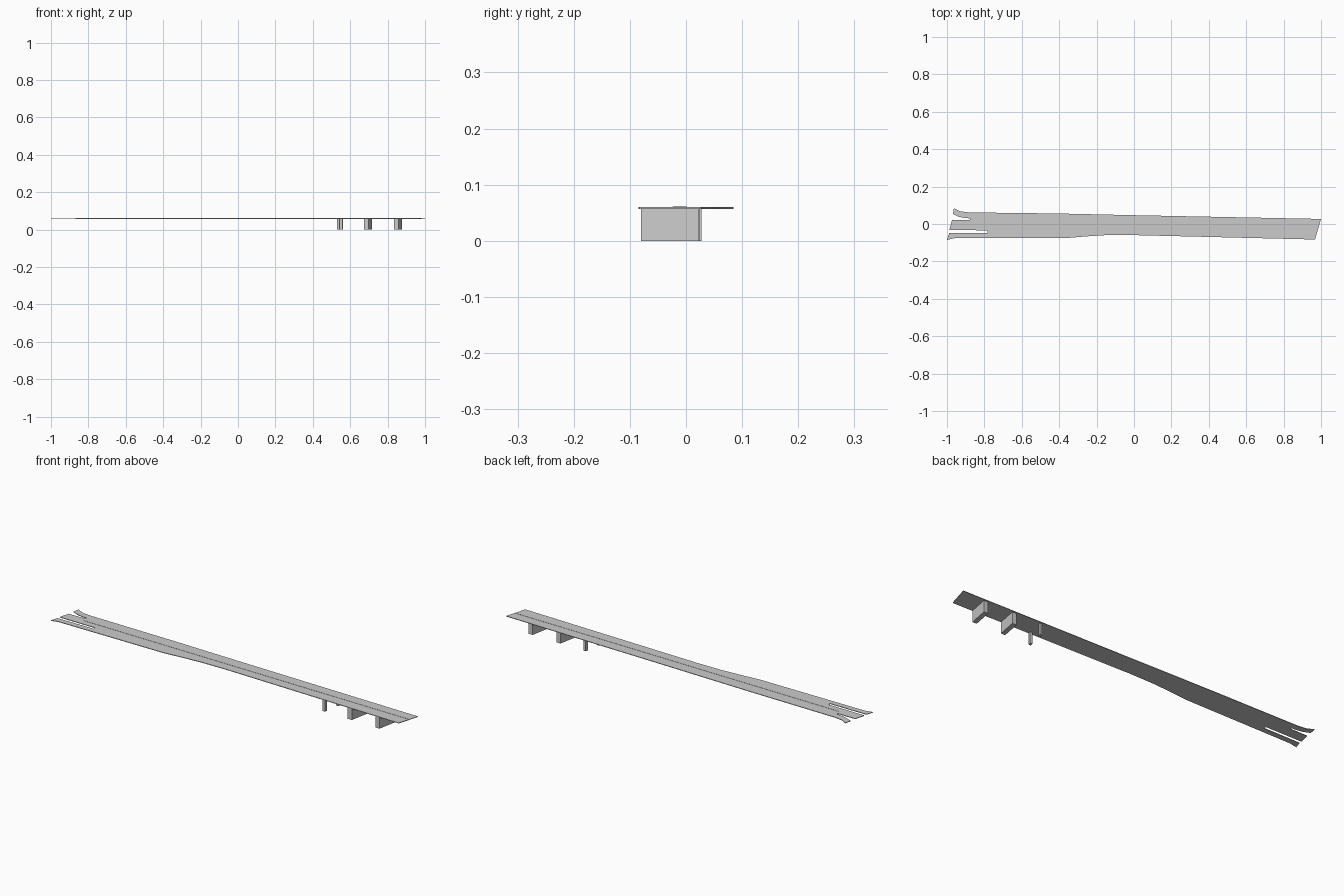
import bpy, bmesh

if "Cube" in bpy.data.objects:
    bpy.data.objects.remove(bpy.data.objects["Cube"])


def prism(name, outline, z0, z1):
    """Extrude a flat plan outline between two heights."""
    bm = bmesh.new()
    face = bm.faces.new([bm.verts.new((x, y, z0)) for x, y in outline])
    ext = bmesh.ops.extrude_face_region(bm, geom=[face])
    bmesh.ops.translate(bm, vec=(0, 0, z1 - z0),
                        verts=[g for g in ext["geom"] if isinstance(g, bmesh.types.BMVert)])
    bmesh.ops.recalc_face_normals(bm, faces=bm.faces)
    # split the concave outline into clean triangles
    bmesh.ops.triangulate(bm, faces=[f for f in bm.faces if len(f.verts) > 4])
    mesh = bpy.data.meshes.new(name)
    bm.to_mesh(mesh)
    bm.free()
    obj = bpy.data.objects.new(name, mesh)
    bpy.context.collection.objects.link(obj)
    return obj


def pier(name, x, y0, y1, width, skew):
    """Upright block whose plan is skewed like the deck end."""
    return prism(name, [(x, y0), (x + width, y0), (x + width + skew, y1), (x + skew, y1)], 0, DECK_BOTTOM)


DECK_BOTTOM, DECK_TOP = 0.057, 0.060

# deck: skewed right end, widening to three branching ramps on the left
prism("bridge_deck", [
    (0.968, -0.083), (1.0, 0.027), (0.0, 0.047), (-0.40, 0.056), (-0.885, 0.062),
    (-0.93, 0.068), (-0.963, 0.085),                       # back ramp
    (-0.968, 0.053), (-0.935, 0.038), (-0.905, 0.032), (-0.878, 0.030), (-0.875, 0.021),
    (-0.973, 0.021), (-0.987, -0.032),                     # middle ramp
    (-0.785, -0.034), (-0.782, -0.048),
    (-0.988, -0.048), (-1.0, -0.085), (-0.96, -0.076),     # front ramp
    (-0.37, -0.076), (-0.265, -0.067), (-0.158, -0.060), (-0.02, -0.059),
], DECK_BOTTOM, DECK_TOP)

# low central median strip
prism("median_strip", [(-0.87, -0.002), (0.98, -0.024), (0.98, -0.021), (-0.87, 0.001)],
      DECK_TOP - 0.001, DECK_TOP + 0.001)

# wall piers
pier("wall_pier_outer", 0.834, -0.080, 0.022, 0.024, 0.019)
pier("wall_pier_inner", 0.674, -0.076, 0.025, 0.024, 0.019)

# pair of slim columns
for side, x, y in (("front", 0.530, -0.073), ("back", 0.546, 0.013)):
    pier(side + "_column", x, y, y + 0.015, 0.013, 0.003)
